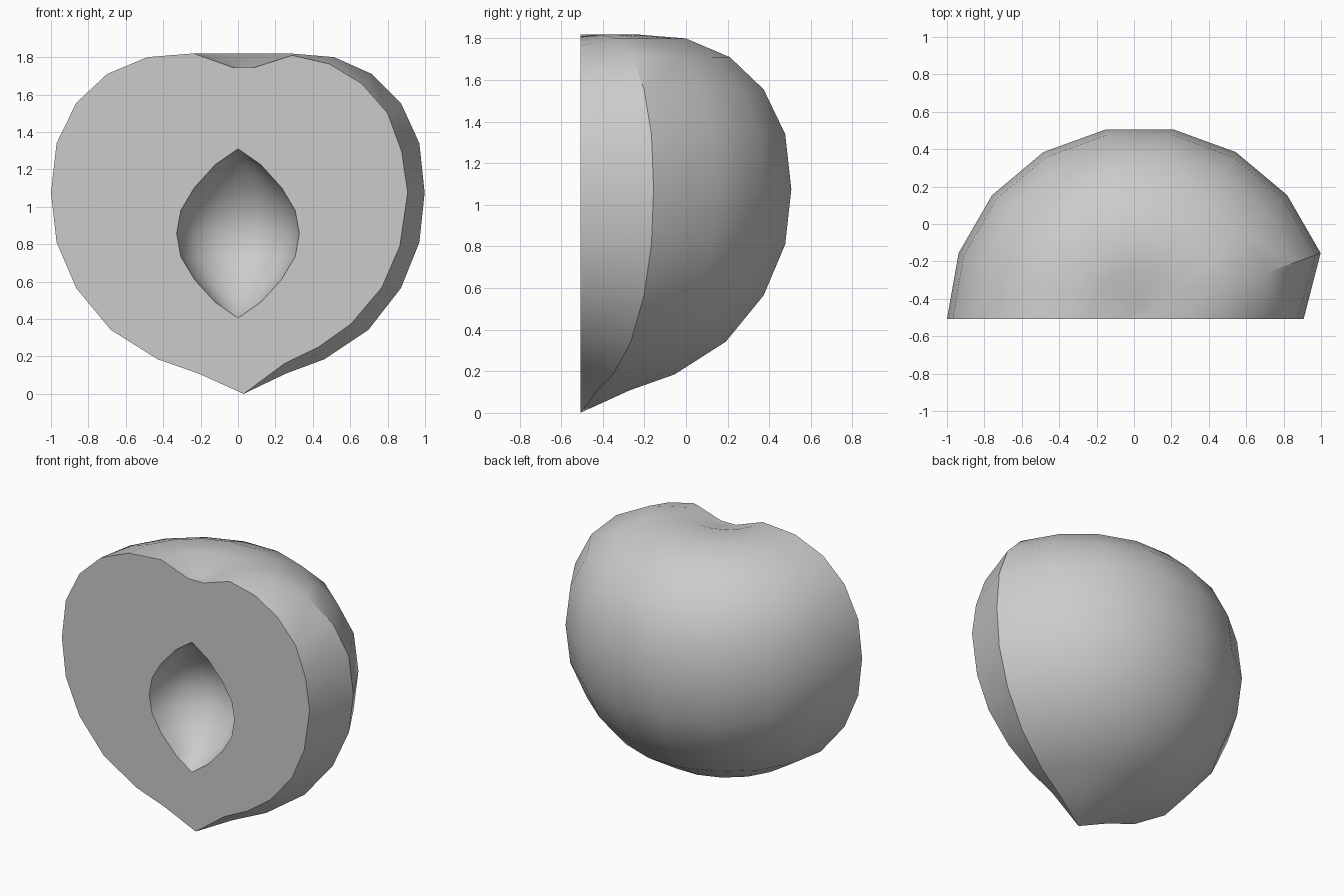
import bpy, bmesh
from math import sin, cos, pi, radians

if "Cube" in bpy.data.objects:
    bpy.data.objects.remove(bpy.data.objects["Cube"])

CUT_Y = -0.508      # plane of the cut face
AXIS_X = 0.03       # axis of the fruit

# (radius, height) from bottom tip to stem dimple
BODY = [(0.24, 0.108), (0.46, 0.185), (0.71, 0.342), (0.895, 0.565), (1.0, 0.81),
        (1.03, 1.075), (1.0, 1.34), (0.895, 1.555), (0.73, 1.71), (0.515, 1.8),
        (0.265, 1.82), (0.058, 1.745)]
# same rows, along the seam crease
SEAM = [(0.22, 0.163), (0.40, 0.25), (0.575, 0.375), (0.74, 0.57), (0.835, 0.79),
        (0.877, 1.075), (0.845, 1.295), (0.77, 1.5), (0.63, 1.66), (0.455, 1.765),
        (0.26, 1.81), (0.058, 1.745)]
# stone hollow
PIT = [(0.122, 0.49), (0.232, 0.61), (0.306, 0.733), (0.328, 0.858),
       (0.306, 0.98), (0.235, 1.10), (0.122, 1.225)]


def half_turn(bm, columns, cx):
    """Grid of quads through profile columns spread over half a turn."""
    n = len(columns) - 1
    grid = []
    for i, col in enumerate(columns):
        a = pi * i / n
        s = 0.0 if i in (0, n) else sin(a)
        grid.append([bm.verts.new((cx + r * cos(a), CUT_Y + r * s, z)) for r, z in col])
    for a, b in zip(grid, grid[1:]):
        for j in range(len(a) - 1):
            bm.faces.new((a[j], b[j], b[j + 1], a[j + 1]))
    return grid


def fan(bm, grid, row, point):
    tip = bm.verts.new(point)
    for a, b in zip(grid, grid[1:]):
        bm.faces.new((a[row], tip, b[row]))


bm = bmesh.new()
# Skin, with crease column at the right, pointed tip and flat dimple floor
skin = half_turn(bm, [SEAM] + [BODY] * 9, AXIS_X)
fan(bm, skin, 0, (AXIS_X, CUT_Y, 0))
bm.faces.new([c[-1] for c in skin])
# Stone hollow
pit = half_turn(bm, [PIT] * 9, 0.0)
fan(bm, pit, 0, (0, CUT_Y, 0.405))
fan(bm, pit, -1, (0, CUT_Y, 1.31))
# Cut face between the two outlines
rim = [e for e in bm.edges if e.is_boundary]
bmesh.ops.triangle_fill(bm, use_beauty=True, edges=rim, normal=(0, -1, 0))
bmesh.ops.recalc_face_normals(bm, faces=bm.faces)

mesh = bpy.data.meshes.new("halved_fruit")
bm.to_mesh(mesh)
bm.free()
fruit = bpy.data.objects.new("halved_fruit", mesh)
bpy.context.collection.objects.link(fruit)
bpy.context.view_layer.objects.active = fruit
fruit.select_set(True)
bpy.ops.object.shade_smooth_by_angle(angle=radians(35))
